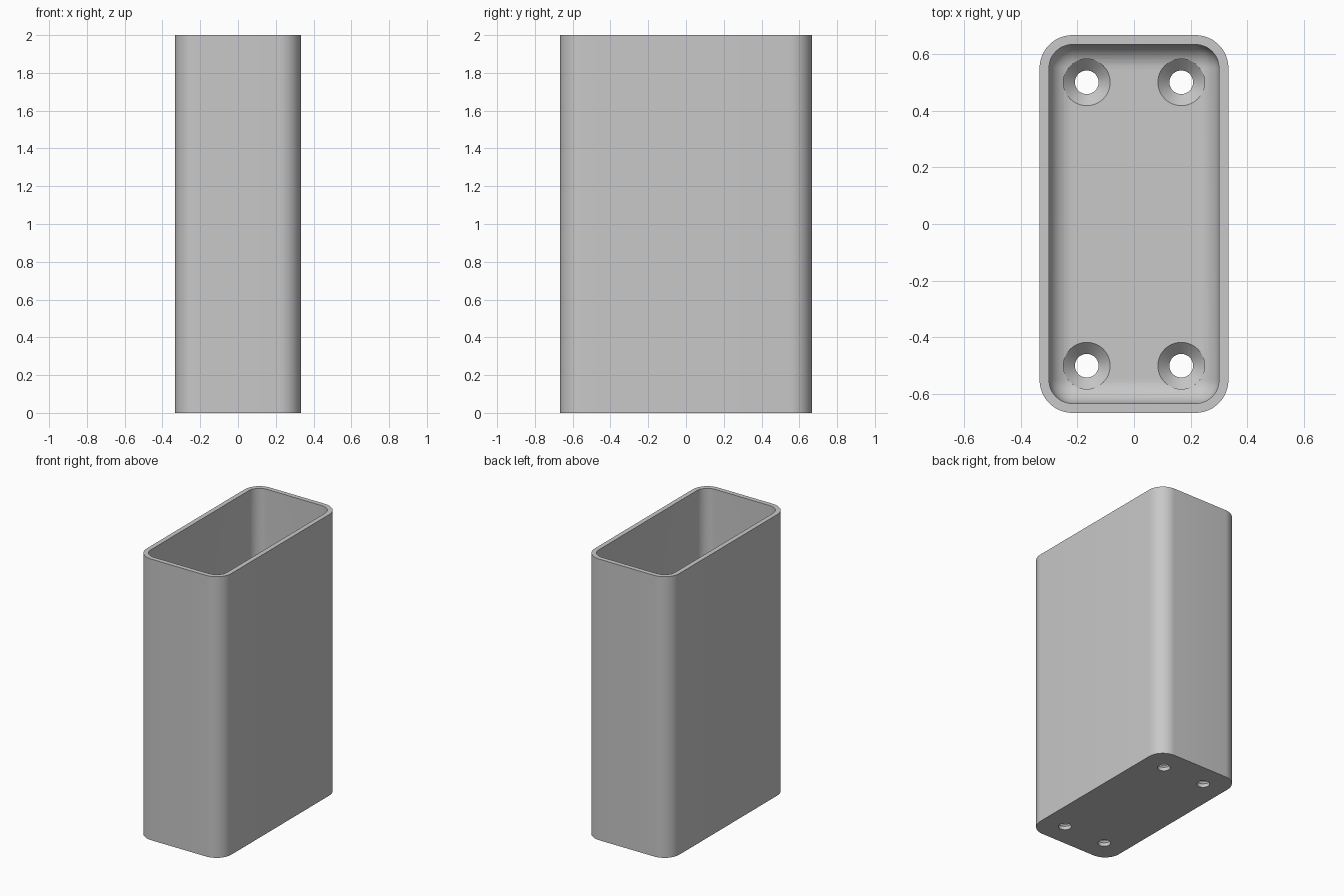
import bpy, bmesh
from math import sin, cos, pi, radians

cube = bpy.data.objects.get("Cube")
if cube:
    bpy.data.objects.remove(cube, do_unlink=True)

HX, HY, H = 1 / 3, 2 / 3, 2.0
WALL, FLOOR = 1 / 30, 1 / 15
OUTER_R = 0.117
FILLET = OUTER_R - WALL
STEPS = 12

grey = bpy.data.materials.new("plain_grey")
grey.use_nodes = True
colour = (0.58, 0.58, 0.58, 1)
grey.diffuse_color = colour
grey.node_tree.nodes["Principled BSDF"].inputs["Base Color"].default_value = colour


def make_object(name, bm):
    bmesh.ops.recalc_face_normals(bm, faces=bm.faces)
    mesh = bpy.data.meshes.new(name)
    bm.to_mesh(mesh)
    bm.free()
    mesh.materials.append(grey)
    obj = bpy.data.objects.new(name, mesh)
    bpy.context.collection.objects.link(obj)
    return obj


def loft(bm, rings):
    """Skin a stack of closed loops and cap both ends."""
    loops = [[bm.verts.new(p) for p in ring] for ring in rings]
    n = len(loops[0])
    for a, b in zip(loops, loops[1:]):
        for i in range(n):
            j = (i + 1) % n
            bm.faces.new((a[i], a[j], b[j], b[i]))
    bm.faces.new(loops[0])
    bm.faces.new(loops[-1])


def rounded_rect(inset, z):
    r = max(OUTER_R - inset, 0)
    cx, cy = HX - inset - r, HY - inset - r
    points = []
    for q, (sx, sy) in enumerate([(1, 1), (-1, 1), (-1, -1), (1, -1)]):
        for k in range(STEPS + 1):
            a = (q + k / STEPS) * pi / 2
            points.append((sx * cx + r * cos(a), sy * cy + r * sin(a), z))
    return points


def circle(x, y, r, z, n=48):
    return [(x + r * cos(2 * pi * i / n), y + r * sin(2 * pi * i / n), z) for i in range(n)]


# Open box: outer wall, rim, inner wall and rounded inner floor edge
rings = [rounded_rect(0, 0), rounded_rect(0, H), rounded_rect(WALL, H)]
for k in range(STEPS + 1):
    a = k / STEPS * pi / 2
    rings.append(rounded_rect(WALL + FILLET * (1 - cos(a)), FLOOR + FILLET * (1 - sin(a))))
bm = bmesh.new()
loft(bm, rings)
bmesh.ops.remove_doubles(bm, verts=bm.verts, dist=0.0001)
box = make_object("open_box", bm)

# Four countersunk screw holes through the floor
HOLE_R, SINK_R = 0.0417, 0.0825
bm = bmesh.new()
for x in (-1 / 6, 1 / 6):
    for y in (-0.5, 0.5):
        loft(bm, [circle(x, y, HOLE_R, -0.05),
                  circle(x, y, HOLE_R, FLOOR - SINK_R + HOLE_R),
                  circle(x, y, SINK_R, FLOOR),
                  circle(x, y, SINK_R, FLOOR + 0.15)])
cutter = make_object("screw_hole_cutter", bm)
cutter.hide_render = True

bpy.context.view_layer.objects.active = box
box.select_set(True)
cut = box.modifiers.new("screw_holes", 'BOOLEAN')
cut.operation = 'DIFFERENCE'
cut.solver = 'EXACT'
cut.object = cutter
bpy.ops.object.modifier_apply(modifier=cut.name)
bpy.data.objects.remove(cutter, do_unlink=True)

# Smooth rounded surfaces, crisp rim and hole edges
bpy.ops.object.select_all(action='DESELECT')
box.select_set(True)
bpy.ops.object.shade_smooth_by_angle(angle=radians(30))
